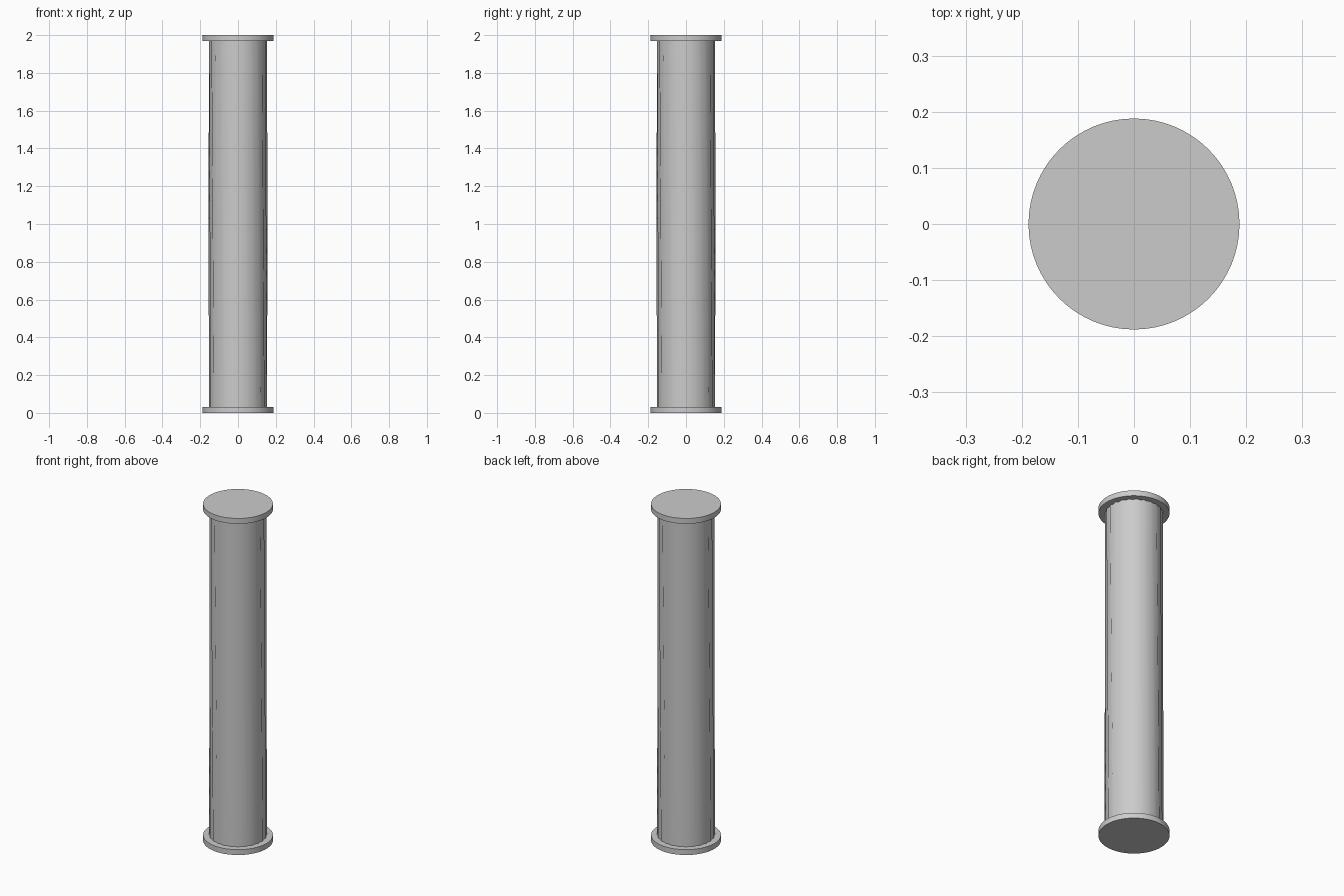
import bpy, bmesh
from math import sin, cos, pi, radians

if "Cube" in bpy.data.objects:
    bpy.data.objects.remove(bpy.data.objects["Cube"])

FLUTES = 24
R_RIDGE, R_GROOVE = 0.155, 0.147
CAP_R, CAP_H = 0.188, 0.032
TWIST = radians(10)
RINGS = 16


def finish(bm, name, angle):
    bmesh.ops.recalc_face_normals(bm, faces=bm.faces[:])
    mesh = bpy.data.meshes.new(name)
    bm.to_mesh(mesh)
    bm.free()
    obj = bpy.data.objects.new(name, mesh)
    bpy.context.collection.objects.link(obj)
    bpy.ops.object.select_all(action='DESELECT')
    obj.select_set(True)
    bpy.context.view_layer.objects.active = obj
    bpy.ops.object.shade_smooth_by_angle(angle=radians(angle))
    return obj


# Shaft: shallow ridges and grooves with a very slight twist
bm = bmesh.new()
n = FLUTES * 2
z0, z1 = CAP_H, 2 - CAP_H
rings = []
for k in range(RINGS + 1):
    t = k / RINGS
    ring = []
    for i in range(n):
        a = 2 * pi * i / n + TWIST * (0.5 - t)
        r = R_GROOVE if i % 2 else R_RIDGE
        ring.append(bm.verts.new((r * cos(a), r * sin(a), z0 + (z1 - z0) * t)))
    rings.append(ring)
for lo, hi in zip(rings, rings[1:]):
    for i in range(n):
        j = (i + 1) % n
        bm.faces.new((lo[i], lo[j], hi[j], hi[i]))
bm.faces.new(rings[0])
bm.faces.new(rings[-1])
finish(bm, "fluted_shaft", 80)

# Round discs at the foot and the head of the column
for name, z in (("base_disc", CAP_H / 2), ("top_disc", 2 - CAP_H / 2)):
    bm = bmesh.new()
    bmesh.ops.create_cone(bm, cap_ends=True, segments=64,
                          radius1=CAP_R, radius2=CAP_R, depth=CAP_H)
    bmesh.ops.translate(bm, verts=bm.verts[:], vec=(0, 0, z))
    finish(bm, name, 30)
